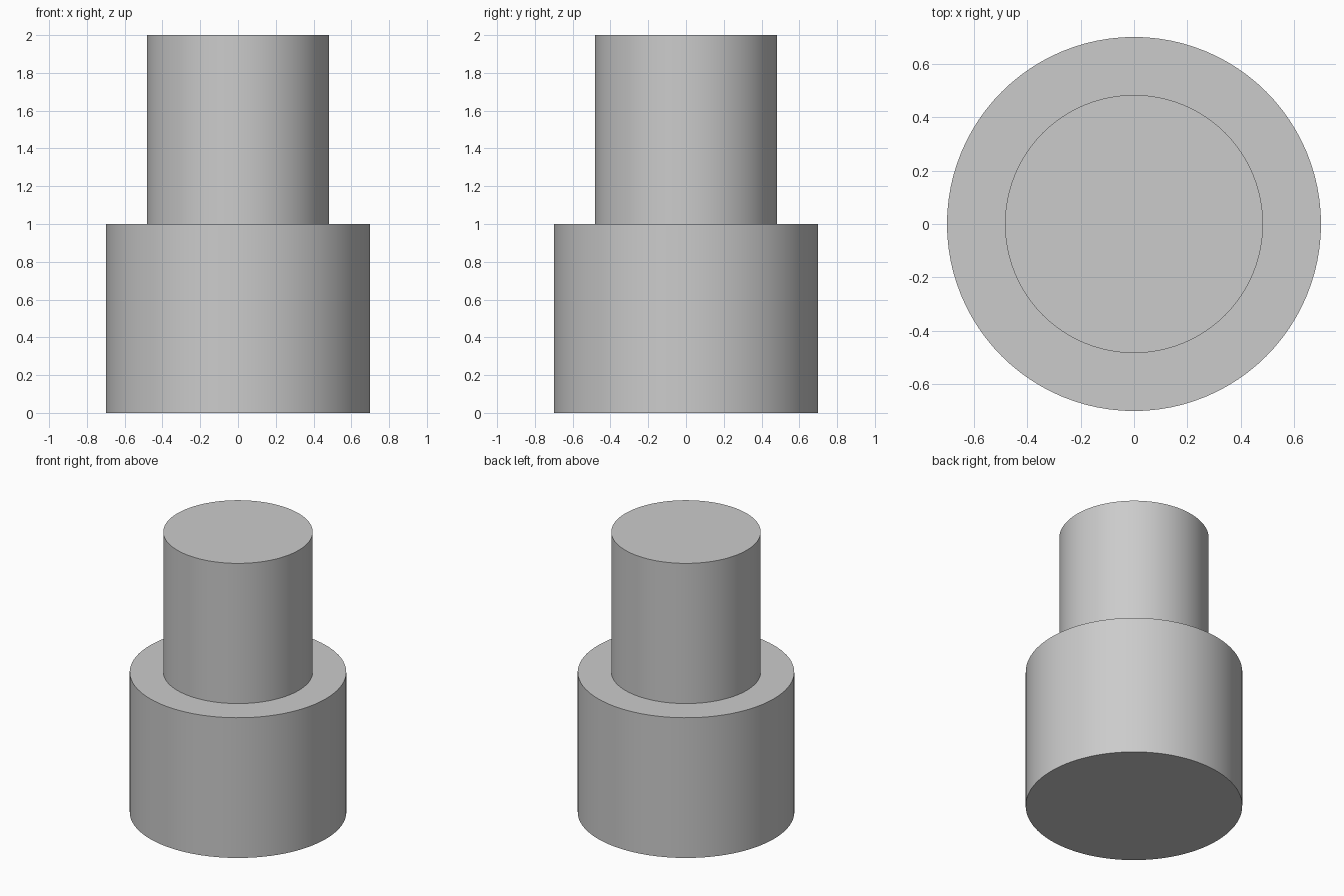
import bpy
import bmesh
import math
from mathutils import Vector

default_cube = bpy.data.objects.get("Cube")
if default_cube:
    bpy.data.objects.remove(default_cube, do_unlink=True)

SEGMENTS = 96
BASE_RADIUS, TOP_RADIUS = 0.70, 0.483
STEP_HEIGHT, FULL_HEIGHT = 1.0, 2.0

# Plain grey material
grey = bpy.data.materials.new("grey")
grey.use_nodes = True
colour = (0.6, 0.6, 0.6, 1.0)
grey.diffuse_color = colour
grey.node_tree.nodes["Principled BSDF"].inputs["Base Color"].default_value = colour

# Stepped cylinder: a disc extruded up, inset at the shoulder, extruded again
bm = bmesh.new()
bmesh.ops.create_circle(bm, cap_ends=True, segments=SEGMENTS, radius=BASE_RADIUS)


def extrude_cap(face, height):
    """Extrude a cap upwards and return the new cap."""
    result = bmesh.ops.extrude_face_region(bm, geom=[face], use_keep_orig=(face.calc_center_median().z == 0))
    cap = next(g for g in result["geom"] if isinstance(g, bmesh.types.BMFace))
    bmesh.ops.translate(bm, verts=cap.verts, vec=Vector((0, 0, height)))
    return cap


bm.faces.ensure_lookup_table()
shoulder = extrude_cap(bm.faces[0], STEP_HEIGHT)
inner = bmesh.ops.extrude_face_region(bm, geom=[shoulder])
upper_cap = next(g for g in inner["geom"] if isinstance(g, bmesh.types.BMFace))
if shoulder.is_valid:
    bm.faces.remove(shoulder)
for vert in upper_cap.verts:
    vert.co.xy *= TOP_RADIUS / BASE_RADIUS
upper_wall = bmesh.ops.extrude_face_region(bm, geom=[upper_cap])
if upper_cap.is_valid:
    bm.faces.remove(upper_cap)
top = next(g for g in upper_wall["geom"] if isinstance(g, bmesh.types.BMFace))
bmesh.ops.translate(bm, verts=top.verts, vec=Vector((0, 0, FULL_HEIGHT - STEP_HEIGHT)))
bmesh.ops.recalc_face_normals(bm, faces=bm.faces)

mesh = bpy.data.meshes.new("stepped_cylinder")
bm.to_mesh(mesh)
bm.free()
mesh.materials.append(grey)
body = bpy.data.objects.new("stepped_cylinder", mesh)
bpy.context.collection.objects.link(body)

# Smooth walls with crisp rims
bpy.ops.object.select_all(action="DESELECT")
body.select_set(True)
bpy.context.view_layer.objects.active = body
bpy.ops.object.shade_smooth_by_angle(angle=math.radians(30))
